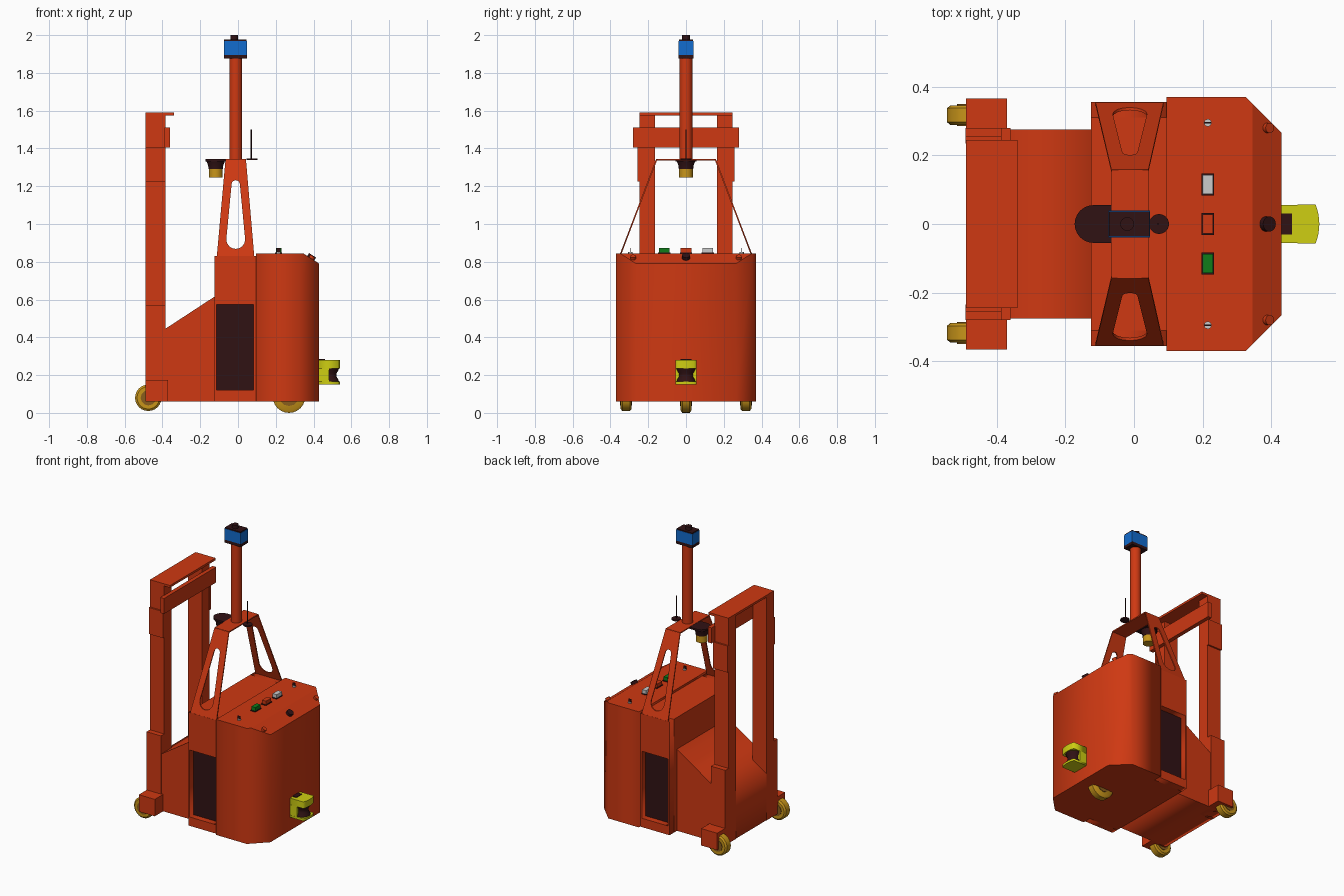
import bpy, bmesh, math
from mathutils import Matrix, Vector

cube = bpy.data.objects.get("Cube")
if cube:
    bpy.data.objects.remove(cube, do_unlink=True)


def material(name, r, g, b):
    m = bpy.data.materials.new(name)
    m.use_nodes = True
    m.diffuse_color = (r, g, b, 1)
    bsdf = next(n for n in m.node_tree.nodes if n.type == 'BSDF_PRINCIPLED')
    bsdf.inputs["Base Color"].default_value = (r, g, b, 1)
    return m


ORANGE = material("orange paint", 0.62, 0.04, 0.006)
DARK = material("dark trim", 0.03, 0.006, 0.007)
GOLD = material("gold tyre", 0.58, 0.3, 0.01)
HUB = material("brown hub", 0.25, 0.11, 0.012)
YELLOW = material("yellow", 0.62, 0.62, 0.006)
BLUE = material("blue", 0.006, 0.15, 0.62)
GREEN = material("green", 0.005, 0.2, 0.01)
PALE = material("pale grey", 0.6, 0.6, 0.6)


def add(name, bm, mat, smooth=False):
    bmesh.ops.recalc_face_normals(bm, faces=bm.faces)
    me = bpy.data.meshes.new(name)
    bm.to_mesh(me)
    bm.free()
    me.materials.append(mat)
    ob = bpy.data.objects.new(name, me)
    bpy.context.collection.objects.link(ob)
    if smooth:
        bpy.ops.object.select_all(action='DESELECT')
        ob.select_set(True)
        bpy.context.view_layer.objects.active = ob
        bpy.ops.object.shade_smooth_by_angle(angle=math.radians(35))
    return ob


def box(name, x, y, z, mat=ORANGE):
    bm = bmesh.new()
    bmesh.ops.create_cube(bm, size=1)
    for v in bm.verts:
        v.co = [a[0] + (c + 0.5) * (a[1] - a[0]) for c, a in zip(v.co, (x, y, z))]
    return add(name, bm, mat)


def mirrored(y, s):
    return tuple(sorted((s * y[0], s * y[1])))


def lathe(name, profile, at, mat, axis='Z', n=24, tilt=0):
    # closed solid of revolution from (radius, height) points
    bm = bmesh.new()
    rings = [[bm.verts.new((r * math.cos(k * math.tau / n), r * math.sin(k * math.tau / n), h))
              for k in range(n)] for r, h in profile]
    for a, b in zip(rings, rings[1:]):
        for k in range(n):
            bm.faces.new((a[k], a[(k + 1) % n], b[(k + 1) % n], b[k]))
    bm.faces.new(rings[0])
    bm.faces.new(rings[-1])
    turn = Matrix.Rotation(math.pi / 2, 4, 'X') if axis == 'Y' else Matrix.Rotation(tilt, 4, 'Y')
    bm.transform(Matrix.Translation(at) @ turn)
    return add(name, bm, mat, True)


def rod(name, r, z, at, mat, **kw):
    return lathe(name, [(r, z[0]), (r, z[1])], at, mat, **kw)


def plate(name, loops, depth, matrix, mat=ORANGE, cut=None):
    # flat outline with holes, extruded along its local z, then placed
    cu = bpy.data.curves.new(name, 'CURVE')
    cu.dimensions, cu.fill_mode, cu.extrude = '2D', 'BOTH', depth / 2
    for pts in loops:
        sp = cu.splines.new('POLY')
        sp.points.add(len(pts) - 1)
        for p, (u, v) in zip(sp.points, pts):
            p.co = (u, v, 0, 1)
        sp.use_cyclic_u = True
    tmp = bpy.data.objects.new(name, cu)
    bpy.context.collection.objects.link(tmp)
    me = bpy.data.meshes.new_from_object(tmp.evaluated_get(bpy.context.evaluated_depsgraph_get()))
    bm = bmesh.new()
    bm.from_mesh(me)
    bpy.data.objects.remove(tmp)
    bpy.data.curves.remove(cu)
    bpy.data.meshes.remove(me)
    bmesh.ops.remove_doubles(bm, verts=bm.verts, dist=1e-5)
    bm.transform(matrix)
    if cut:
        geom = bm.verts[:] + bm.edges[:] + bm.faces[:]
        res = bmesh.ops.bisect_plane(bm, geom=geom, plane_co=cut[0], plane_no=cut[1], clear_outer=True)
        edges = [g for g in res["geom_cut"] if isinstance(g, bmesh.types.BMEdge)]
        bmesh.ops.contextual_create(bm, geom=edges)
    return add(name, bm, mat)


def side_on(y, lean=0, base=0):
    # outline drawn in x and z, facing sideways; y shifts by lean per unit height
    return Matrix(((1, 0, 0, 0), (0, lean, 1, y - lean * base), (0, 1, 0, 0), (0, 0, 0, 1)))


def rect(x0, x1, z0, z1):
    return [(x0, z0), (x1, z0), (x1, z1), (x0, z1)]


def arc(cx, cy, r, a0, a1, n=8):
    return [(cx + r * math.cos(math.radians(a0 + (a1 - a0) * i / n)),
             cy + r * math.sin(math.radians(a0 + (a1 - a0) * i / n))) for i in range(n + 1)]


# Front housing: chamfered plan with a sloped front top edge
slope = Vector((0.055, 0, 0.085)).normalized()
plan = [(0.095, -0.37), (0.325, -0.37), (0.43, -0.265), (0.43, 0.265), (0.325, 0.37), (0.095, 0.37)]
plate("front_housing", [plan], 0.785, Matrix.Translation((0, 0, 0.4525)),
      cut=(Vector((0.345, 0, 0.845)), slope))

# Middle body with recessed side vents
box("middle_body", (-0.125, 0.095), (-0.31, 0.31), (0.06, 0.83))
for s in (-1, 1):
    plate("vent_frame", [rect(-0.125, 0.095, 0.06, 0.83), rect(-0.115, 0.083, 0.12, 0.575)],
          0.045, side_on(s * 0.3325))
    box("vent_panel", (-0.115, 0.083), mirrored((0.308, 0.314), s), (0.12, 0.575), DARK)

# Rear body with a falling deck
plate("rear_body", [[(-0.125, 0.06), (-0.125, 0.615), (-0.385, 0.445), (-0.488, 0.377), (-0.488, 0.06)]],
      0.55, side_on(0))

# Lift mast
for s in (-1, 1):
    box("mast_column", (-0.49, -0.385), mirrored((0.165, 0.245), s), (0.06, 1.576))
    box("mast_sleeve", (-0.491, -0.384), mirrored((0.24, 0.256), s), (1.225, 1.405))
    box("mast_foot", (-0.491, -0.384), mirrored((0.235, 0.28), s), (0.06, 0.57))
    box("wheel_block", (-0.49, -0.37), mirrored((0.275, 0.365), s), (0.06, 0.175))
box("mast_top_plate", (-0.49, -0.34), (-0.245, 0.245), (1.575, 1.59))
box("mast_crossbar", (-0.388, -0.36), (-0.28, 0.28), (1.405, 1.51))


# Wheels
def wheel(name, x, y, r, w):
    lathe(name + "_tyre", [(r * .85, -w), (r, -w * .7), (r, w * .7), (r * .85, w)],
          (x, y, r), GOLD, axis='Y')
    rod(name + "_hub", r * .58, (-w - .003, w + .003), (x, y, r), HUB, axis='Y', n=12)


for s in (-1, 1):
    wheel("rear_wheel", -0.475, s * 0.317, 0.07, 0.029)
    for part in bpy.data.objects[-0:]:
        if part.name.startswith("rear_wheel"):
            part.location.z = 0.01
wheel("drive_wheel", 0.27, 0, 0.086, 0.028)

# Tower: leaning slotted legs joined by a top plate
slot = arc(-0.012, 0.918, 0.05, 180, 360) + arc(-0.012, 1.21, 0.022, 0, 180)
leg = [(-0.112, 0.83), (0.086, 0.83), (0.042, 1.343), (-0.066, 1.343)]
for s in (-1, 1):
    plate("tower_leg", [leg, slot], 0.008, side_on(s * 0.35, -s * 0.38, 0.83))
box("tower_top", (-0.066, 0.042), (-0.157, 0.157), (1.337, 1.345))
rod("sensor_pole", 0.034, (1.345, 1.88), (-0.012, 0, 0), ORANGE)

# Sensor head
box("head_base", (-0.075, 0.047), (-0.039, 0.039), (1.875, 1.895), DARK)
box("head_case", (-0.075, 0.047), (-0.039, 0.039), (1.895, 1.97), BLUE)
box("head_lid", (-0.073, 0.045), (-0.037, 0.037), (1.97, 1.977), DARK)
rod("head_cap", 0.02, (1.977, 2.0), (-0.02, 0, 0), DARK)

# Hanging scanner behind the tower
bracket = arc(-0.118, 0, 0.055, 90, 270, 12) + [(-0.064, -0.055), (-0.064, 0.055)]
plate("scanner_bracket", [bracket], 0.012, Matrix.Translation((0, 0, 1.338)), DARK)
lathe("scanner_neck", [(0.038, 1.29), (0.04, 1.31), (0.05, 1.335)], (-0.118, 0, 0), DARK)
rod("scanner_drum", 0.036, (1.245, 1.292), (-0.118, 0, 0), GOLD)

# Antenna
rod("antenna_base", 0.029, (1.338, 1.347), (0.073, 0, 0), DARK)
rod("antenna_rod", 0.003, (1.347, 1.5), (0.07, 0, 0), DARK, n=8)

# Front safety scanner: yellow jaws around a waisted dark lens
jaw = [(0.428, 0.056)] + [(0.428, -0.056)] + arc(0.39, 0, 0.15, -22, 22)
for z0, z1 in ((0.235, 0.28), (0.15, 0.165)):
    plate("safety_scanner_jaw", [jaw], z1 - z0, Matrix.Translation((0, 0, (z0 + z1) / 2)), YELLOW)
box("safety_scanner_back", (0.428, 0.482), (-0.056, 0.056), (0.15, 0.28), YELLOW)
lathe("safety_scanner_lens", [(0.05, 0.165), (0.048, 0.175), (0.038, 0.19), (0.038, 0.21),
                              (0.048, 0.226), (0.05, 0.235)], (0.484, 0, 0), DARK)
box("safety_scanner_plug", (0.43, 0.46), (-0.03, 0.03), (0.279, 0.284), DARK)

# Control buttons and fittings on the housing
for name, y, mat in (("white_button", 0.115, PALE), ("orange_button", 0, ORANGE), ("green_button", -0.115, GREEN)):
    box(name + "_frame", (0.197, 0.233), (y - 0.032, y + 0.032), (0.843, 0.85), DARK)
    box(name, (0.2, 0.23), (y - 0.028, y + 0.028), (0.85, 0.874), mat)
tilt = math.atan2(slope.x, slope.z)
for s in (-1, 1):
    rod("key_switch", 0.011, (0.843, 0.853), (0.215, s * 0.295, 0), PALE, n=12)
    box("key", (0.205, 0.225), (s * 0.295 - 0.002, s * 0.295 + 0.002), (0.85, 0.872), DARK)
    rod("corner_knob", 0.015, (-0.002, 0.015), (0.388, s * 0.28, 0.817), ORANGE, tilt=tilt, n=16)
rod("stop_button", 0.022, (-0.002, 0.018), (0.385, 0, 0.819), DARK, tilt=tilt)
